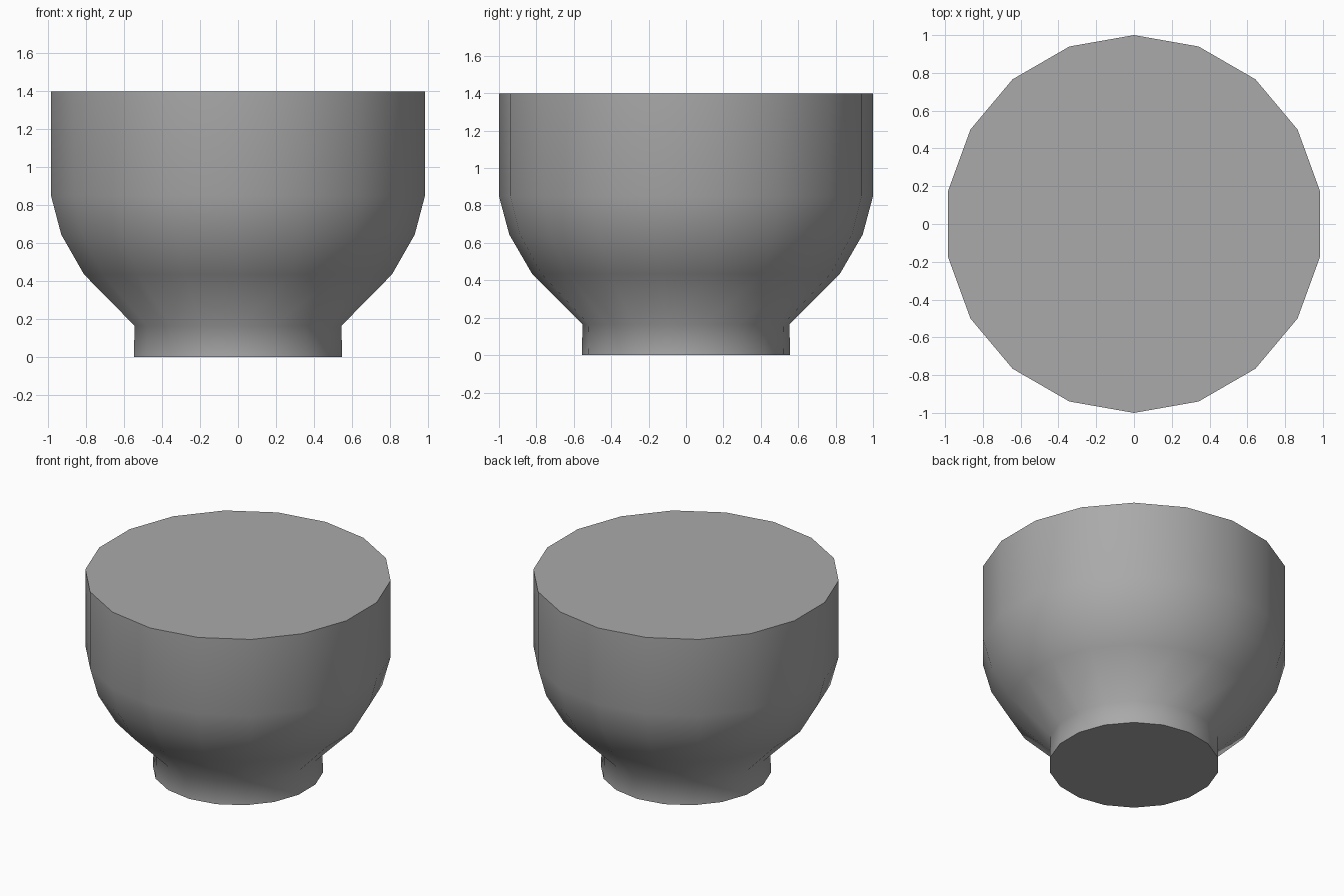
import bpy
import bmesh
from math import sin, cos, pi, radians

cube = bpy.data.objects.get("Cube")
if cube:
    bpy.data.objects.remove(cube, do_unlink=True)

# One plain grey for the whole bowl
GREY = (0.4, 0.4, 0.4, 1.0)
mat = bpy.data.materials.new("plain_grey")
mat.use_nodes = True
mat.diffuse_color = GREY
mat.node_tree.nodes["Principled BSDF"].inputs["Base Color"].default_value = GREY

SIDES = 18
# Radius and height, from the foot up to the rim
PROFILE = [(0.557, 0.0), (0.553, 0.165), (0.823, 0.435),
           (0.945, 0.645), (1.0, 0.85), (1.0, 1.4)]


def lathe(name, profile, sides):
    """Closed turned solid with a corner pointing along +y."""
    bm = bmesh.new()
    rings = []
    for r, z in profile:
        angles = [pi / 2 + 2 * pi * i / sides for i in range(sides)]
        rings.append([bm.verts.new((r * cos(a), r * sin(a), z)) for a in angles])
    for low, high in zip(rings, rings[1:]):
        for i in range(sides):
            j = (i + 1) % sides
            bm.faces.new((low[i], low[j], high[j], high[i]))
    bm.faces.new(rings[0][::-1])
    bm.faces.new(rings[-1])
    mesh = bpy.data.meshes.new(name)
    bm.to_mesh(mesh)
    bm.free()
    obj = bpy.data.objects.new(name, mesh)
    bpy.context.collection.objects.link(obj)
    return obj


# Footed bowl with flat top and base
bowl = lathe("footed_bowl", PROFILE, SIDES)
bowl.data.materials.append(mat)
bpy.ops.object.select_all(action="DESELECT")
bowl.select_set(True)
bpy.context.view_layer.objects.active = bowl
bpy.ops.object.shade_smooth_by_angle(angle=radians(60))
